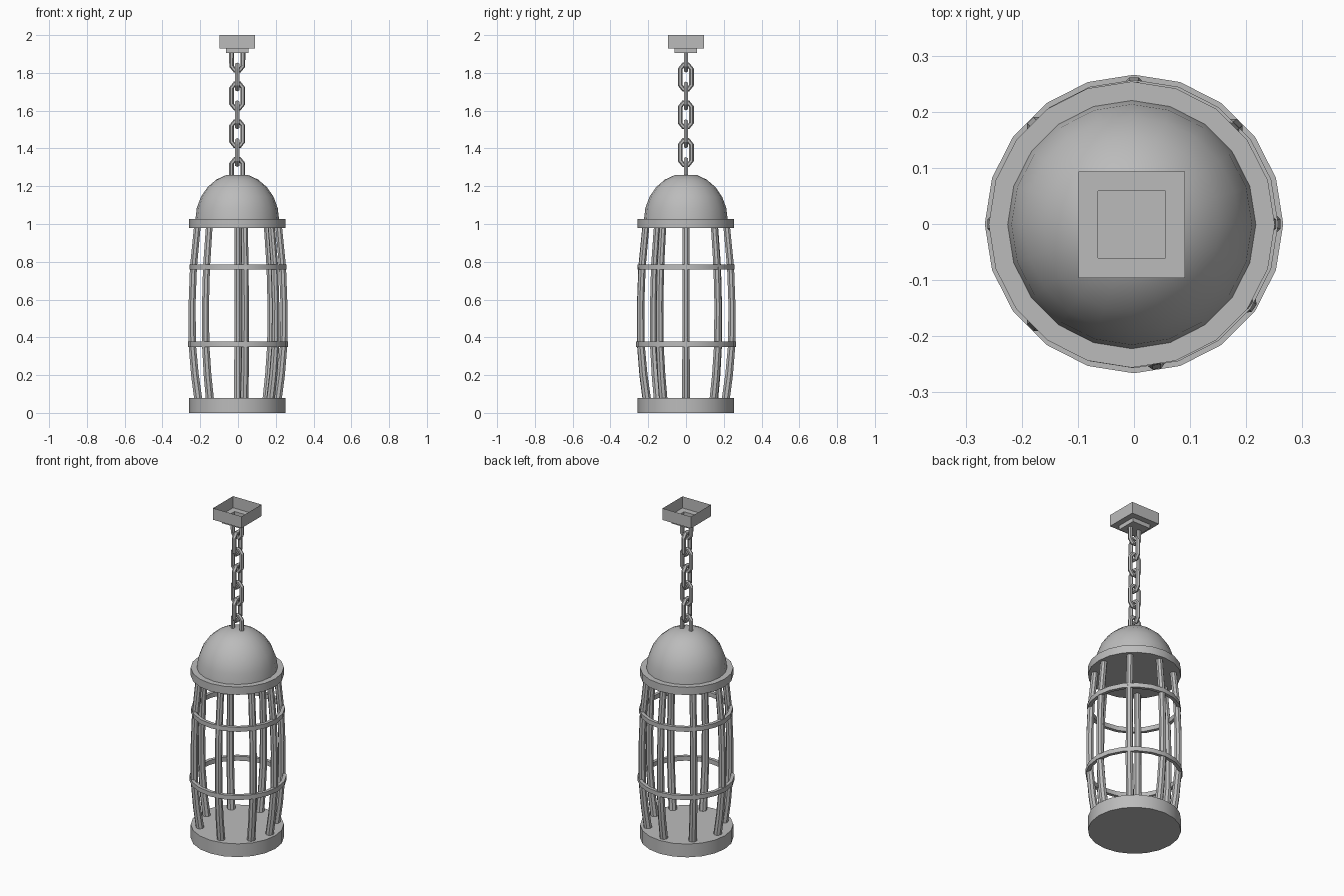
import bpy, bmesh, math
from mathutils import Vector

old = bpy.data.objects.get("Cube")
if old:
    bpy.data.objects.remove(old)

CX, CY = -0.004, -0.001
SIDES = 20

iron = bpy.data.materials.new("grey_iron")
iron.use_nodes = True
iron.diffuse_color = (0.5, 0.5, 0.5, 1)
iron.node_tree.nodes["Principled BSDF"].inputs["Base Color"].default_value = (0.5, 0.5, 0.5, 1)


def finish(name, bm, smooth=True, fix=True):
    if fix:
        bmesh.ops.recalc_face_normals(bm, faces=bm.faces[:])
    mesh = bpy.data.meshes.new(name)
    bm.to_mesh(mesh)
    bm.free()
    mesh.materials.append(iron)
    ob = bpy.data.objects.new(name, mesh)
    bpy.context.collection.objects.link(ob)
    if smooth:
        bpy.ops.object.select_all(action="DESELECT")
        ob.select_set(True)
        bpy.context.view_layer.objects.active = ob
        bpy.ops.object.shade_smooth_by_angle(angle=math.radians(30))
    return ob


def bridge(bm, rings, loop=False):
    pairs = list(zip(rings, rings[1:]))
    if loop:
        pairs.append((rings[-1], rings[0]))
    for a, b in pairs:
        n = len(a)
        for i in range(n):
            j = (i + 1) % n
            bm.faces.new((a[i], a[j], b[j], b[i]))


def lathe(name, profile, hollow=False, cx=CX, cy=CY):
    """Turn (radius, height) points; hollow profiles close on themselves."""
    bm = bmesh.new()
    rings = [[bm.verts.new((cx + r * math.cos(math.tau * i / SIDES),
                            cy + r * math.sin(math.tau * i / SIDES), z))
              for i in range(SIDES)] for r, z in profile]
    bridge(bm, rings, hollow)
    if not hollow:
        bm.faces.new(rings[0])
        bm.faces.new(rings[-1])
    return finish(name, bm)


def sweep(name, path, radii, normal, closed=False, sides=8):
    """Run a round section along a path lying in the plane of the normal."""
    bm = bmesh.new()
    rings, n = [], len(path)
    for i, p in enumerate(path):
        before = path[i - 1] if closed or i else p
        after = path[(i + 1) % n] if closed or i < n - 1 else p
        side = (after - before).normalized().cross(normal)
        rings.append([bm.verts.new(p + radii[i] * (math.cos(a) * normal + math.sin(a) * side))
                      for a in (math.tau * (k + 0.5) / sides for k in range(sides))])
    bridge(bm, rings, closed)
    if not closed:
        bm.faces.new(rings[0])
        bm.faces.new(rings[-1])
    return finish(name, bm)


# Floor, lid and dome
lathe("floor_disc", [(0.255, 0), (0.255, 0.08)])
lathe("lid_disc", [(0.255, 0.98), (0.255, 1.027)])
dome = [(0.222 * math.cos(math.radians(t)), 1.02 + 0.248 * math.sin(math.radians(t)))
        for t in range(0, 76, 15)]
lathe("dome", dome)

# Hoops around the bars
for name, r, z in (("lower_hoop", 0.266, 0.35), ("upper_hoop", 0.257, 0.758)):
    lathe(name, [(r, z), (r, z + 0.027), (r - 0.02, z + 0.027), (r - 0.02, z)], True, 0, 0)

# Bowed cage bars
bow = [(0.21, 0.07), (0.228, 0.2), (0.242, 0.36), (0.243, 0.58), (0.236, 0.77), (0.215, 0.99)]
thick = [0.023, 0.022, 0.021, 0.02, 0.02, 0.019]
for k, deg in enumerate((0, 44, 90, 135, 180, 225, 279, 325)):
    a = math.radians(deg)
    out = Vector((math.cos(a), math.sin(a), 0))
    tangent = Vector((-out.y, out.x, 0))
    path = [out * r + Vector((0, 0, z)) for r, z in bow]
    sweep(f"bar_{k + 1}", path, thick, tangent)

# Chain of eight-cornered links, turned alternately
half_w, half_h, wire = 0.03, 0.065, 0.0125
corner_w, corner_h = 0.012, 0.043
quarter = [(half_w, corner_h), (corner_w, half_h)]
outline = (quarter + [(-w, h) for w, h in reversed(quarter)]
           + [(-w, -h) for w, h in quarter] + [(w, -h) for w, h in reversed(quarter)])
for k in range(7):
    z = 1.278 + k * 0.1
    across = Vector((0, 1, 0)) if k % 2 else Vector((1, 0, 0))
    normal = Vector((1, 0, 0)) if k % 2 else Vector((0, 1, 0))
    pts = outline
    top = k == 6
    if top:
        # The last link ends as an open loop under the ceiling mount
        pts = [(-half_w, 1.906 - z)] + outline[4:] + [(half_w, 1.906 - z)]
    path = [Vector((CX, CY, z + h)) + across * w for w, h in pts]
    sweep(f"chain_link_{k + 1}", path, [wire] * len(path), normal, not top, 6)

# Open square ceiling mount with a stepped recess
bm = bmesh.new()
steps = [(0.095, 2.0), (0.095, 1.93), (0.06, 1.93), (0.06, 1.905)]
rings = [[bm.verts.new((CX + sx * s, CY + sy * s, z))
          for sx, sy in ((-1, -1), (-1, 1), (1, 1), (1, -1))] for s, z in steps]
bridge(bm, rings)
bm.faces.new(rings[-1])
bm.normal_update()
# Turn the shell outward, so its floor faces down
if bm.faces[:][-1].normal.z > 0:
    bmesh.ops.reverse_faces(bm, faces=bm.faces[-1:])
finish("ceiling_mount", bm, smooth=False)
